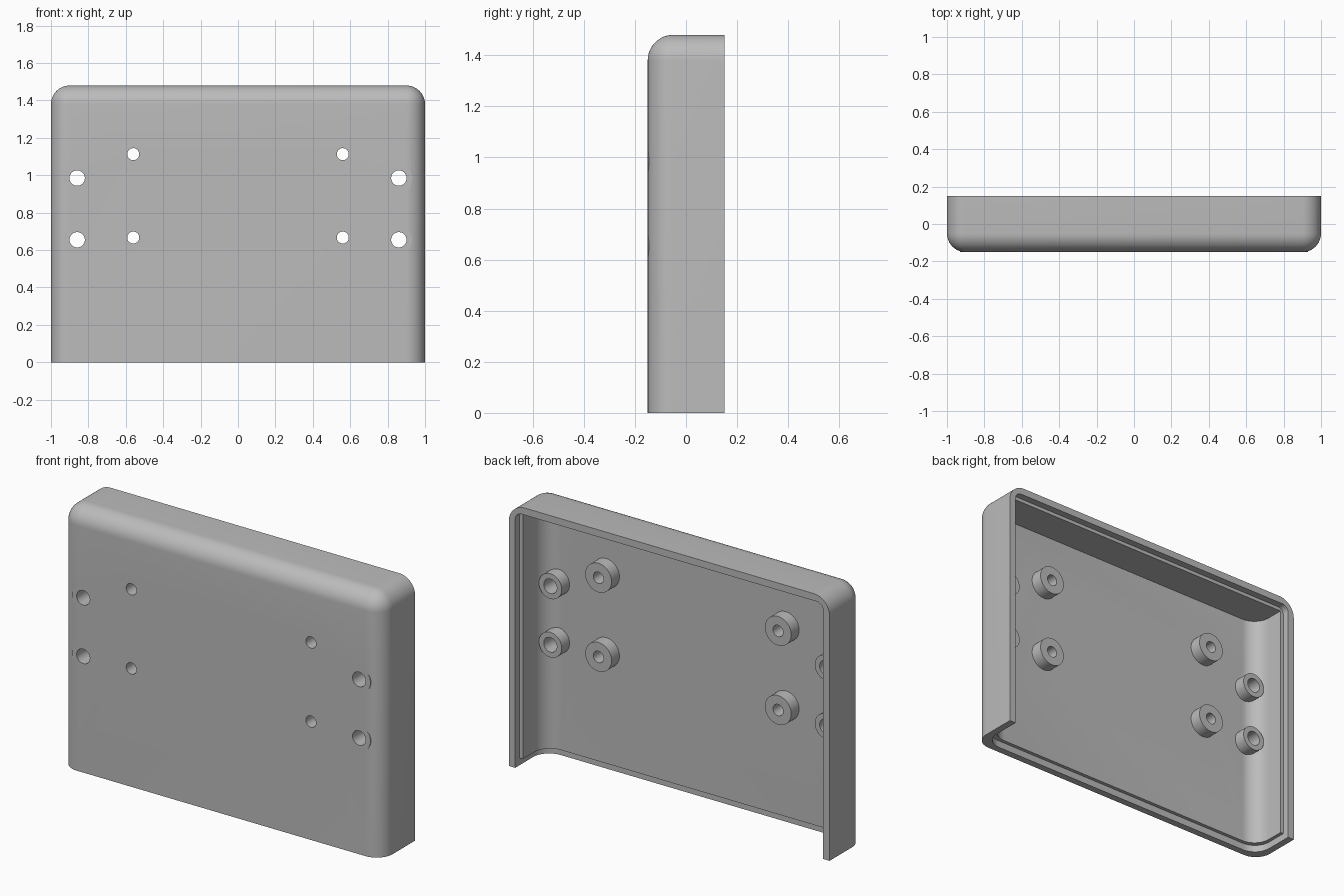
import bpy
import bmesh
import math
from mathutils import Matrix, Vector

cube = bpy.data.objects.get("Cube")
if cube:
    bpy.data.objects.remove(cube, do_unlink=True)

# Overall sizes
HALF_W, HALF_D, HEIGHT = 1.0, 0.15, 1.48
WALL, LIP, STEP, ROUND = 0.06, 0.04, 0.04, 0.1

grey = bpy.data.materials.new("case_grey")
grey.use_nodes = True
colour = (0.5, 0.5, 0.5, 1)
grey.diffuse_color = colour
grey.node_tree.nodes["Principled BSDF"].inputs["Base Color"].default_value = colour


def finish(name, bm):
    mesh = bpy.data.meshes.new(name)
    bmesh.ops.recalc_face_normals(bm, faces=bm.faces)
    bm.to_mesh(mesh)
    bm.free()
    mesh.materials.append(grey)
    obj = bpy.data.objects.new(name, mesh)
    bpy.context.collection.objects.link(obj)
    return obj


def box(name, half_x, y0, y1, z0, z1, radius=0, rounded=None):
    """Box, symmetric in x, with the edges chosen by a rule rounded off."""
    bm = bmesh.new()
    bmesh.ops.create_cube(bm, size=1)
    size = Vector((2 * half_x, y1 - y0, z1 - z0))
    bmesh.ops.scale(bm, vec=size, verts=bm.verts)
    bmesh.ops.translate(bm, vec=(0, (y0 + y1) / 2, (z0 + z1) / 2), verts=bm.verts)
    if rounded:
        def chosen(edge):
            mid = (edge.verts[0].co + edge.verts[1].co) / 2
            front, top = mid.y < y0 + 0.001, mid.z > z1 - 0.001
            side = abs(mid.x) > half_x - 0.001
            return rounded(front, top, side)
        edges = [e for e in bm.edges if chosen(e)]
        bmesh.ops.bevel(bm, geom=edges, offset=radius, offset_type='OFFSET',
                        segments=12, profile=0.5, affect='EDGES', clamp_overlap=False)
    return finish(name, bm)


def cylinder(name, x, z, radius, y0, y1):
    bm = bmesh.new()
    bmesh.ops.create_cone(bm, cap_ends=True, segments=48, radius1=radius,
                          radius2=radius, depth=y1 - y0)
    bmesh.ops.transform(bm, verts=bm.verts,
                        matrix=Matrix.Translation((x, (y0 + y1) / 2, z))
                        @ Matrix.Rotation(math.pi / 2, 4, 'X'))
    return finish(name, bm)


def combine(target, tool, operation):
    mod = target.modifiers.new("combine", 'BOOLEAN')
    mod.operation, mod.solver, mod.object = operation, 'EXACT', tool
    bpy.context.view_layer.objects.active = target
    bpy.ops.object.modifier_apply(modifier=mod.name)
    bpy.data.objects.remove(tool, do_unlink=True)


# Outer body, rounded on every front, top and side corner
shell = box("case_shell", HALF_W, -HALF_D, HALF_D, 0, HEIGHT, ROUND,
            lambda front, top, side: front + top + side == 2)

# Hollow, open at the back and the bottom, with rounded front uprights
upright = lambda front, top, side: front and side
combine(shell, box("hollow", HALF_W - WALL, -HALF_D + WALL, 0.4, -0.2,
                   HEIGHT - WALL, ROUND, upright), 'DIFFERENCE')

# Stepped lip around the back opening and along the bottom opening
combine(shell, box("back_step", HALF_W - LIP, HALF_D - STEP, 0.5, -0.3,
                   HEIGHT - LIP, 0.04, lambda front, top, side: top and side),
        'DIFFERENCE')
combine(shell, box("bottom_step", HALF_W - LIP, -HALF_D + LIP, 0.6, -0.4,
                   STEP, ROUND, upright), 'DIFFERENCE')

# Screw bosses: x, z, boss radius, hole radius
BOSSES = [(0.56, 1.113, 0.082, 0.032), (0.56, 0.667, 0.082, 0.032),
          (0.86, 0.985, 0.071, 0.041), (0.86, 0.655, 0.071, 0.041)]
for side in (-1, 1):
    for x, z, boss, hole in BOSSES:
        combine(shell, cylinder("boss", side * x, z, boss, -0.1495, -0.02), 'UNION')
        combine(shell, cylinder("hole", side * x, z, hole, -0.3, 0.1), 'DIFFERENCE')

# Smooth curves with crisp edges
bpy.ops.object.select_all(action='DESELECT')
shell.select_set(True)
bpy.context.view_layer.objects.active = shell
bpy.ops.object.shade_smooth_by_angle(angle=math.radians(30))
